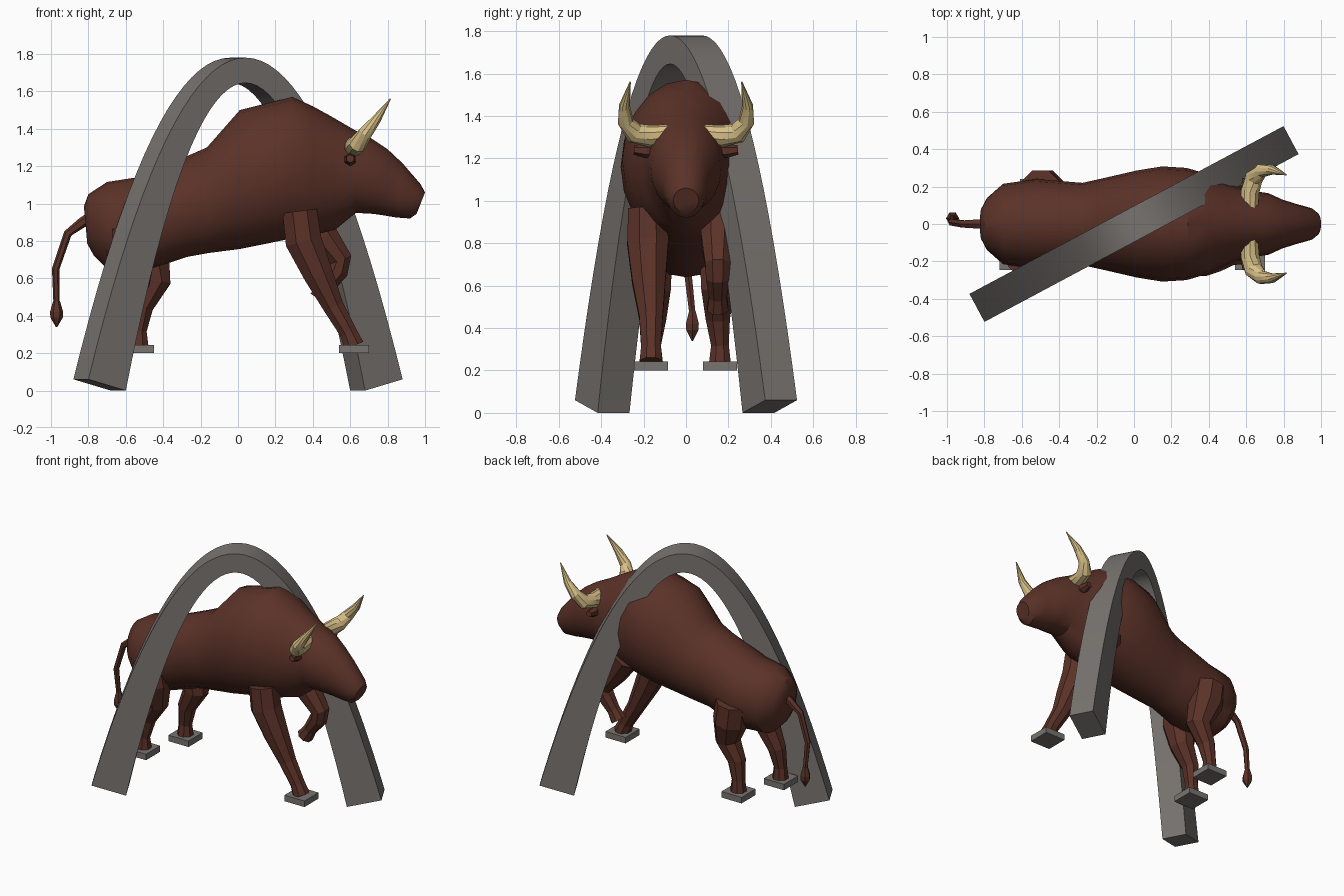
import bpy, bmesh, math
from mathutils import Vector

cube = bpy.data.objects.get("Cube")
if cube:
    bpy.data.objects.remove(cube, do_unlink=True)


def material(name, rgb):
    m = bpy.data.materials.new(name)
    m.use_nodes = True
    m.diffuse_color = (*rgb, 1)
    m.node_tree.nodes["Principled BSDF"].inputs["Base Color"].default_value = (*rgb, 1)
    return m


brown = material("brown hide", (0.105, 0.032, 0.021))
ivory = material("ivory horn", (0.68, 0.52, 0.24))
grey = material("grey stone", (0.19, 0.175, 0.162))


def loft(name, rings, mat, smooth=None):
    """Skin a list of equally sized point rings and cap both ends."""
    bm = bmesh.new()
    rows = [[bm.verts.new(p) for p in ring] for ring in rings]
    n = len(rows[0])
    for a, b in zip(rows, rows[1:]):
        for i in range(n):
            j = (i + 1) % n
            bm.faces.new((a[i], a[j], b[j], b[i]))
    bm.faces.new(rows[0])
    bm.faces.new(rows[-1])
    bmesh.ops.recalc_face_normals(bm, faces=bm.faces)
    mesh = bpy.data.meshes.new(name)
    bm.to_mesh(mesh)
    bm.free()
    mesh.materials.append(mat)
    obj = bpy.data.objects.new(name, mesh)
    bpy.context.collection.objects.link(obj)
    if smooth:
        bpy.ops.object.select_all(action='DESELECT')
        obj.select_set(True)
        bpy.context.view_layer.objects.active = obj
        bpy.ops.object.shade_smooth_by_angle(angle=math.radians(smooth))
    return obj


def tube(name, path, mat, ref, sides=8, smooth=None):
    """Tapered tube through (x, y, z, radius) points."""
    pts = [Vector(p[:3]) for p in path]
    rings = []
    for k, p in enumerate(pts):
        t = (pts[min(k + 1, len(pts) - 1)] - pts[max(k - 1, 0)]).normalized()
        u = Vector(ref)
        u = (u - t * u.dot(t)).normalized()
        v = t.cross(u)
        r = path[k][3]
        rings.append([p + r * (u * math.cos(a) + v * math.sin(a))
                      for a in (math.tau * (i + 0.5) / sides for i in range(sides))])
    return loft(name, rings, mat, smooth)


def block(name, x, y, z, size, height, mat):
    h = size / 2
    corners = ((-h, -h), (h, -h), (h, h), (-h, h))
    return loft(name, [[(x + a, y + b, z + c) for a, b in corners]
                       for c in (0, height)], mat)


# Body, neck and head: top x, top z, bottom x, bottom z, half width
stations = [
    (-.80, 1.05, -.77, .72, .14), (-.70, 1.115, -.70, .65, .215),
    (-.54, 1.14, -.5, .64, .24), (-.28, 1.25, -.27, .715, .22),
    (-.166, 1.30, -.16, .735, .245), (.01, 1.50, .01, .757, .285),
    (.15, 1.535, .15, .785, .308), (.29, 1.57, .27, .81, .3),
    (.40, 1.52, .40, .83, .265), (.50, 1.465, .52, .86, .21),
    (.62, 1.395, .63, .95, .178), (.715, 1.347, .72, .945, .165),
    (.80, 1.29, .79, .935, .13), (.88, 1.215, .85, .925, .108),
    (.975, 1.105, .92, .92, .085), (1.0, 1.06, .955, .945, .06),
]
body_rings = []
for xt, zt, xb, zb, w in stations:
    ring = []
    for i in range(20):
        a = math.tau * i / 20
        f = (1 + math.cos(a)) / 2
        ring.append((xb + (xt - xb) * f, w * math.sin(a), zb + (zt - zb) * f))
    body_rings.append(ring)
# rounded rump end
first = body_rings[0]
centre = sum((Vector(p) for p in first), Vector()) / len(first)
body_rings.insert(0, [centre + (Vector(p) - centre) * 0.6 - Vector((0.03, 0, 0)) for p in first])
loft("body", body_rings, brown, 35)

# Legs
side = (0, 1, 0)
tube("front_right_leg", [(.33, -.18, .96, .1), (.35, -.18, .8, .105), (.43, -.175, .62, .085),
                         (.51, -.165, .45, .06), (.59, -.165, .31, .05), (.62, -.165, .24, .058)],
     brown, side)
tube("front_left_leg_raised", [(.36, .16, .97, .1), (.46, .15, .82, .085), (.55, .15, .7, .065),
                               (.535, .15, .64, .06), (.47, .15, .55, .045), (.43, .15, .49, .055)],
     brown, side)
for name, s, hip_x, foot_x in (("left", 1, -.5, -.53), ("right", -1, -.57, -.64)):
    tube("hind_" + name + "_leg",
         [(hip_x, s * .18, .88, .115), (hip_x + .02, s * .175, .74, .12),
          (foot_x + .09, s * .15, .58, .085), (foot_x + .02, s * .15, .45, .062),
          (foot_x, s * .16, .32, .045), (foot_x, s * .16, .24, .055)], brown, side)

# Stone plates under the standing feet
for name, x, y in (("front_right", .62, -.165), ("hind_left", -.53, .16), ("hind_right", -.64, -.165)):
    block(name + "_foot_plate", x, y, .2, .16, .043, grey)

# Tail with tuft
tube("tail", [(-.78, 0, .93, .03), (-.83, 0, .9, .028), (-.91, 0, .84, .022), (-.975, .01, .65, .02),
              (-.97, .03, .47, .017)], brown, side, 6)
tube("tail_tuft", [(-.97, .03, .48, .018), (-.97, .03, .42, .035), (-.97, .03, .39, .033),
                   (-.97, .03, .34, .004)], brown, side, 6)

# Horns and ears, mirrored
for name, s in (("left", 1), ("right", -1)):
    tube(name + "_horn", [(.62, s * .08, 1.315, .045), (.62, s * .17, 1.305, .052),
                          (.64, s * .245, 1.32, .05), (.68, s * .285, 1.375, .038),
                          (.74, s * .29, 1.45, .026), (.815, s * .263, 1.56, .003)],
         ivory, (1, 0, 0), 10, 30)
    tube(name + "_ear", [(.59, s * .12, 1.23, .025), (.6, s * .19, 1.235, .034),
                         (.6, s * .245, 1.24, .022)], brown, (1, 0, 0), 6)

# Diagonal arch with a tapering square section
along = Vector((.882, .471, 0))
across = Vector((.471, -.882, 0)) * .085
up = Vector((0, 0, 1))
arch_rings = []
steps = 40
for i in range(steps + 1):
    t = -1 + 2 * i / steps
    outer = along * (.952 * t) + up * (1.78 - 1.72 * t * t)
    inner = along * (.725 * t) + up * (1.645 * (1 - t * t))
    arch_rings.append([outer - across, outer + across, inner + across, inner - across])
loft("arch", arch_rings, grey, 30)
